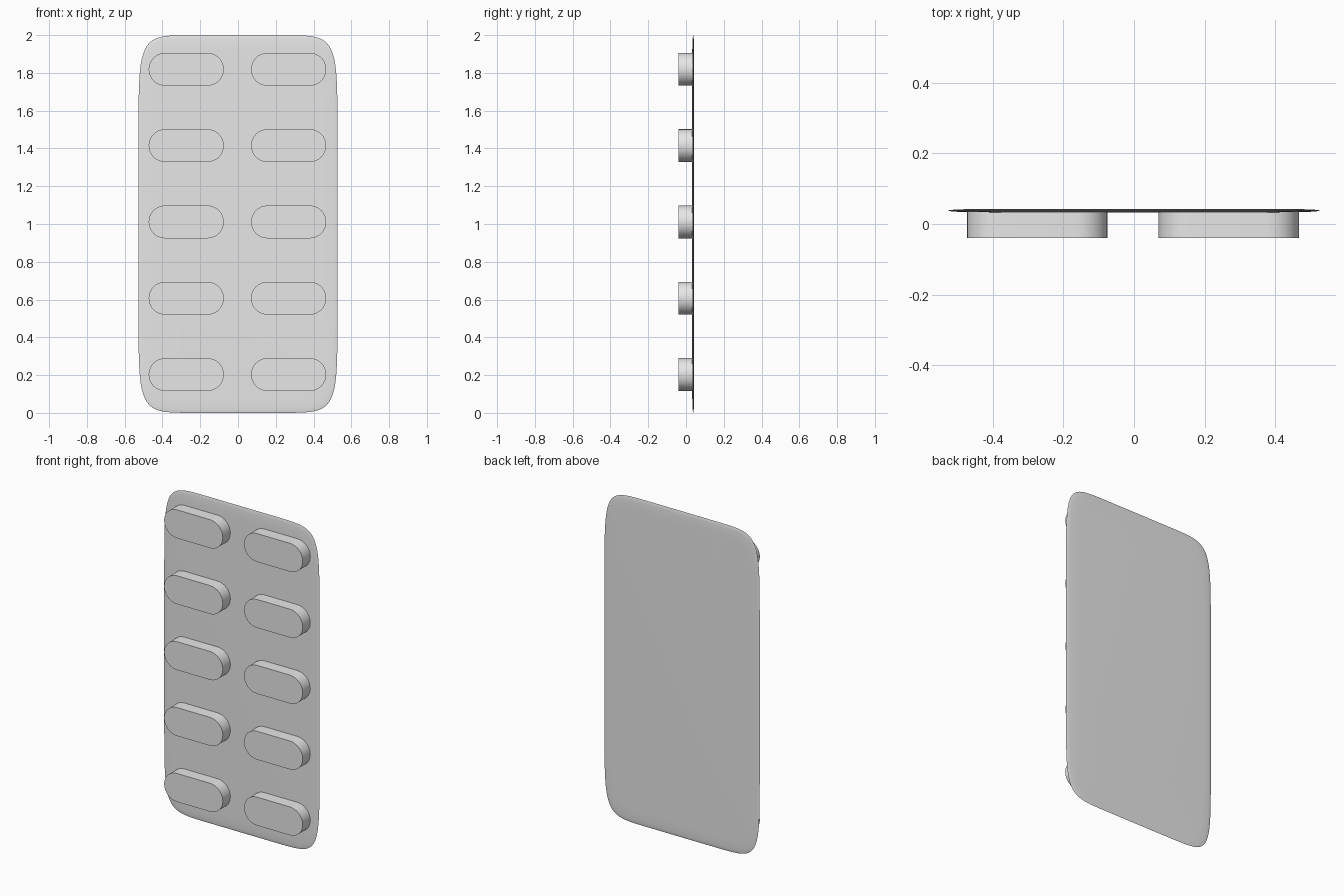
import bpy, bmesh, math

cube = bpy.data.objects.get("Cube")
if cube:
    bpy.data.objects.remove(cube, do_unlink=True)

grey = bpy.data.materials.new("light_grey")
grey.use_nodes = True
colour = (0.8, 0.8, 0.8, 1)
grey.diffuse_color = colour
grey.node_tree.nodes["Principled BSDF"].inputs["Base Color"].default_value = colour


def loft(name, rings, angle):
    """Skin a stack of equal-length point loops and cap both ends."""
    bm = bmesh.new()
    loops = [[bm.verts.new(p) for p in ring] for ring in rings]
    for a, b in zip(loops, loops[1:]):
        for i in range(len(a)):
            j = (i + 1) % len(a)
            bm.faces.new((a[i], a[j], b[j], b[i]))
    bm.faces.new(loops[0])
    bm.faces.new(loops[-1])
    bmesh.ops.recalc_face_normals(bm, faces=bm.faces[:])
    mesh = bpy.data.meshes.new(name)
    bm.to_mesh(mesh)
    bm.free()
    mesh.materials.append(grey)
    obj = bpy.data.objects.new(name, mesh)
    bpy.context.collection.objects.link(obj)
    bpy.ops.object.select_all(action='DESELECT')
    obj.select_set(True)
    bpy.context.view_layer.objects.active = obj
    bpy.ops.object.shade_smooth_by_angle(angle=math.radians(angle))
    return obj


def sheet_ring(inset, y, steps=128, power=2 / 9.5):
    """Softly bulging rectangle, drawn in by the inset."""
    pts = []
    for k in range(steps):
        t = math.tau * k / steps
        c, s = math.cos(t), math.sin(t)
        x = math.copysign(abs(c) ** power if abs(c) > 1e-6 else 0, c)
        z = math.copysign(abs(s) ** power if abs(s) > 1e-6 else 0, s)
        pts.append(((0.527 - inset) * x, y, 1 + (1 - inset) * z))
    return pts


def pill_ring(cx, cz, y, half_width=0.199, radius=0.087, steps=16):
    """Stadium outline with two round ends."""
    pts = []
    for side in (0, 1):
        end = cx + (half_width - radius) * (1 - 2 * side)
        for k in range(steps + 1):
            t = math.pi * (k / steps - 0.5 + side)
            pts.append((end + radius * math.cos(t), y, cz + radius * math.sin(t)))
    return pts


# Thin backing sheet with a tapered rim
section = [(0.08, 0.033), (0.05, 0.0335), (0.02, 0.035), (0.005, 0.0365), (0, 0.038),
           (0.005, 0.0395), (0.02, 0.041), (0.05, 0.042), (0.08, 0.0425)]
loft("backing_sheet", [sheet_ring(i, y) for i, y in section], 60)

# Two columns of raised pill pockets
for side, cx in (("right", -0.274), ("left", 0.268)):
    for row in range(5):
        cz = 0.203 + row * 0.404
        loft(f"{side}_pocket_{row + 1}", [pill_ring(cx, cz, y) for y in (0.036, -0.04)], 30)
